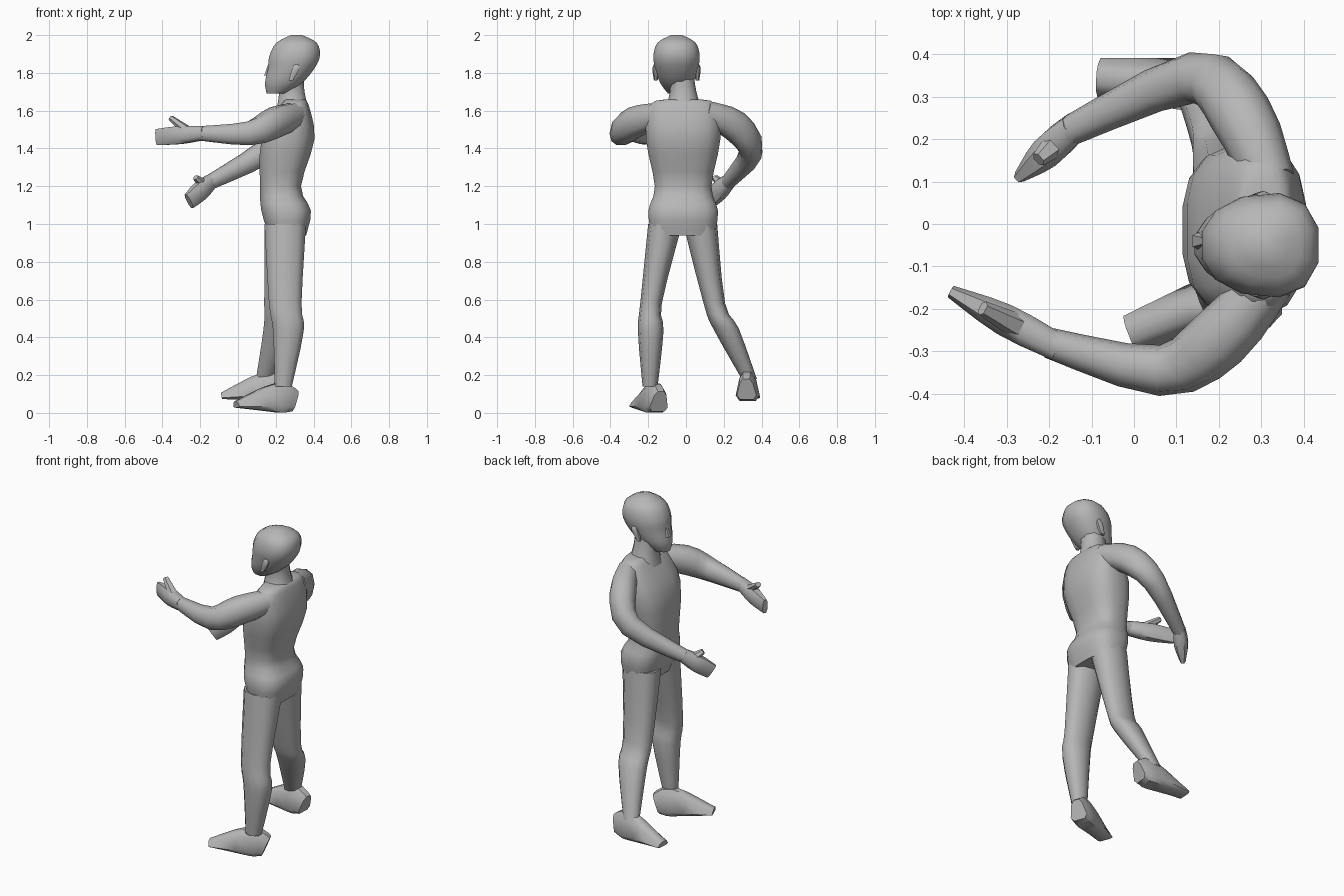
import bpy, bmesh
from math import cos, sin, pi, radians, copysign
from mathutils import Vector

cube = bpy.data.objects.get("Cube")
if cube:
    bpy.data.objects.remove(cube)

grey = bpy.data.materials.new("plain grey")
grey.use_nodes = True
tone = (0.47, 0.47, 0.47, 1)
grey.diffuse_color = tone
grey.node_tree.nodes["Principled BSDF"].inputs["Base Color"].default_value = tone
parts = []


def outline(sides, power):
    """Unit section; a higher power gives a boxier shape."""
    for i in range(sides):
        angle = 2 * pi * (i + 0.5) / sides
        yield [copysign(abs(t) ** (2 / power), t) for t in (cos(angle), sin(angle))]


def flow(keys, steps=3):
    """Smooth curve through the keys, blending position and size together."""
    padded = [keys[0], *keys, keys[-1]]
    samples = []
    for before, start, end, after in zip(padded, padded[1:], padded[2:], padded[3:]):
        for k in range(steps):
            t = k / steps
            samples.append([
                b + (c - a) / 2 * t + (a - 2.5 * b + 2 * c - d / 2) * t ** 2
                + (1.5 * (b - c) + (d - a) / 2) * t ** 3
                for a, b, c, d in zip(before, start, end, after)])
    return samples + [list(keys[-1])]


def limb(name, keys, sides=10, power=2.3, level=False, taper=0):
    """Skin over keys of x, y, z, half width, half depth."""
    samples = flow(keys)
    centres = [Vector(s[:3]) for s in samples]
    last = len(samples) - 1
    bm = bmesh.new()
    loops = []
    for i, (centre, sample) in enumerate(zip(centres, samples)):
        width, depth = sample[3:]
        if level:
            side, out = Vector((0, 1, 0)), Vector((1, 0, 0))
        else:
            along = (centres[min(i + 1, last)] - centres[max(i - 1, 0)]).normalized()
            side = along.cross(Vector((0, 0, 1))).normalized()
            out = side.cross(along)
        loops.append([bm.verts.new(centre + out * depth * c + side * width * s * (1 + taper * c))
                      for c, s in outline(sides, power)])
    for low, high in zip(loops, loops[1:]):
        for i in range(sides):
            j = (i + 1) % sides
            bm.faces.new((low[i], low[j], high[j], high[i]))
    bm.faces.new(loops[0])
    bm.faces.new(loops[-1])
    bmesh.ops.recalc_face_normals(bm, faces=bm.faces)
    mesh = bpy.data.meshes.new(name)
    bm.to_mesh(mesh)
    bm.free()
    mesh.materials.append(grey)
    obj = bpy.data.objects.new(name, mesh)
    bpy.context.collection.objects.link(obj)
    parts.append(obj)


def build_arm(place, shoulder, upper, elbow, wrist, tip):
    """Arm, flat hand and raised thumb."""
    girths = (0.06, 0.075, 0.06, 0.036)
    joints = (shoulder, upper, elbow, wrist)
    limb("arm_" + place, [(*p, g, g * 1.1) for p, g in zip(joints, girths)])
    wrist, tip = Vector(wrist), Vector(tip)
    root = wrist.lerp(tip, -0.1)
    palm = wrist.lerp(tip, 0.45)
    limb("hand_" + place, [(*root, 0.034, 0.038), (*palm, 0.04, 0.05), (*tip, 0.016, 0.045)],
         sides=8, power=2.8)
    thumb_root = wrist.lerp(tip, 0.2)
    thumb_tip = wrist.lerp(tip, 0.68) + Vector((0, 0, 0.095))
    limb("thumb_" + place, [(*thumb_root, 0.035, 0.03), (*thumb_tip, 0.018, 0.015)], sides=6)


def build_leg(place, hip, knee, ankle, heel, toe):
    """Leg with a calf behind the shin, and a foot that spreads to its sole."""
    calf = Vector(knee).lerp(Vector(ankle), 0.33) + Vector((0.02, 0, 0))
    limb("leg_" + place, [(*hip, 0.09, 0.115), (*knee, 0.057, 0.09),
                          (*calf, 0.068, 0.085), (*ankle, 0.04, 0.047)], level=True)
    instep = Vector(heel).lerp(Vector(toe), 0.28) + Vector((0, 0, 0.025))
    limb("foot_" + place, [(*heel, 0.045, 0.06), (*instep, 0.055, 0.082), (*toe, 0.04, 0.018)],
         sides=8, power=3.5, taper=-0.35)


# Trunk from seat to shoulders, then neck
middle = -0.015
limb("torso", [(0.262, middle, 0.94, 0.17, 0.1), (0.255, middle, 1.07, 0.187, 0.133),
               (0.225, middle, 1.2, 0.152, 0.11), (0.265, middle, 1.45, 0.2, 0.142),
               (0.3, middle, 1.63, 0.18, 0.075), (0.3, middle, 1.66, 0.08, 0.05)],
     sides=16, power=2.8, level=True)
limb("neck", [(0.29, middle, 1.6, 0.1, 0.09), (0.285, middle, 1.7, 0.07, 0.07),
              (0.28, -0.03, 1.8, 0.07, 0.07)], level=True)

# Head with a narrow face, nose and ears
face = -0.05
limb("head", [(0.2, face, 1.69, 0.045, 0.05), (0.24, face, 1.745, 0.085, 0.1),
              (0.28, face, 1.82, 0.112, 0.126), (0.3, face, 1.89, 0.122, 0.138),
              (0.31, face, 1.96, 0.1, 0.11), (0.31, face, 2, 0.03, 0.03)],
     sides=12, level=True, taper=0.12)
limb("nose", [(0.16, -0.04, 1.785, 0.025, 0.025), (0.175, -0.04, 1.86, 0.012, 0.012)],
     sides=6, level=True)
for place, offset in (("front", -0.11), ("back", 0.11)):
    ear = face + offset
    limb("ear_" + place, [(0.28, ear, 1.76, 0.01, 0.012), (0.305, ear, 1.82, 0.018, 0.022),
                          (0.31, ear, 1.845, 0.01, 0.012)], sides=6, level=True)

# Limbs on each side of the body
build_arm("front", shoulder=(0.32, -0.13, 1.58), upper=(0.2, -0.27, 1.54),
          elbow=(0.06, -0.345, 1.48), wrist=(-0.2, -0.28, 1.48), tip=(-0.43, -0.16, 1.46))
build_arm("back", shoulder=(0.32, 0.1, 1.59), upper=(0.25, 0.26, 1.52),
          elbow=(0.14, 0.345, 1.38), wrist=(-0.15, 0.22, 1.22), tip=(-0.26, 0.12, 1.12))
build_leg("front", hip=(0.25, -0.11, 1), knee=(0.25, -0.185, 0.58),
          ankle=(0.24, -0.19, 0.14), heel=(0.295, -0.14, 0.06), toe=(-0.01, -0.26, 0.045))
build_leg("back", hip=(0.25, 0.075, 1), knee=(0.225, 0.15, 0.58),
          ankle=(0.14, 0.335, 0.18), heel=(0.24, 0.32, 0.125), toe=(-0.085, 0.345, 0.09))

# Soft shading with sharp ends
for obj in bpy.context.selected_objects:
    obj.select_set(False)
for obj in parts:
    obj.select_set(True)
bpy.context.view_layer.objects.active = parts[0]
bpy.ops.object.shade_smooth_by_angle(angle=radians(50))
